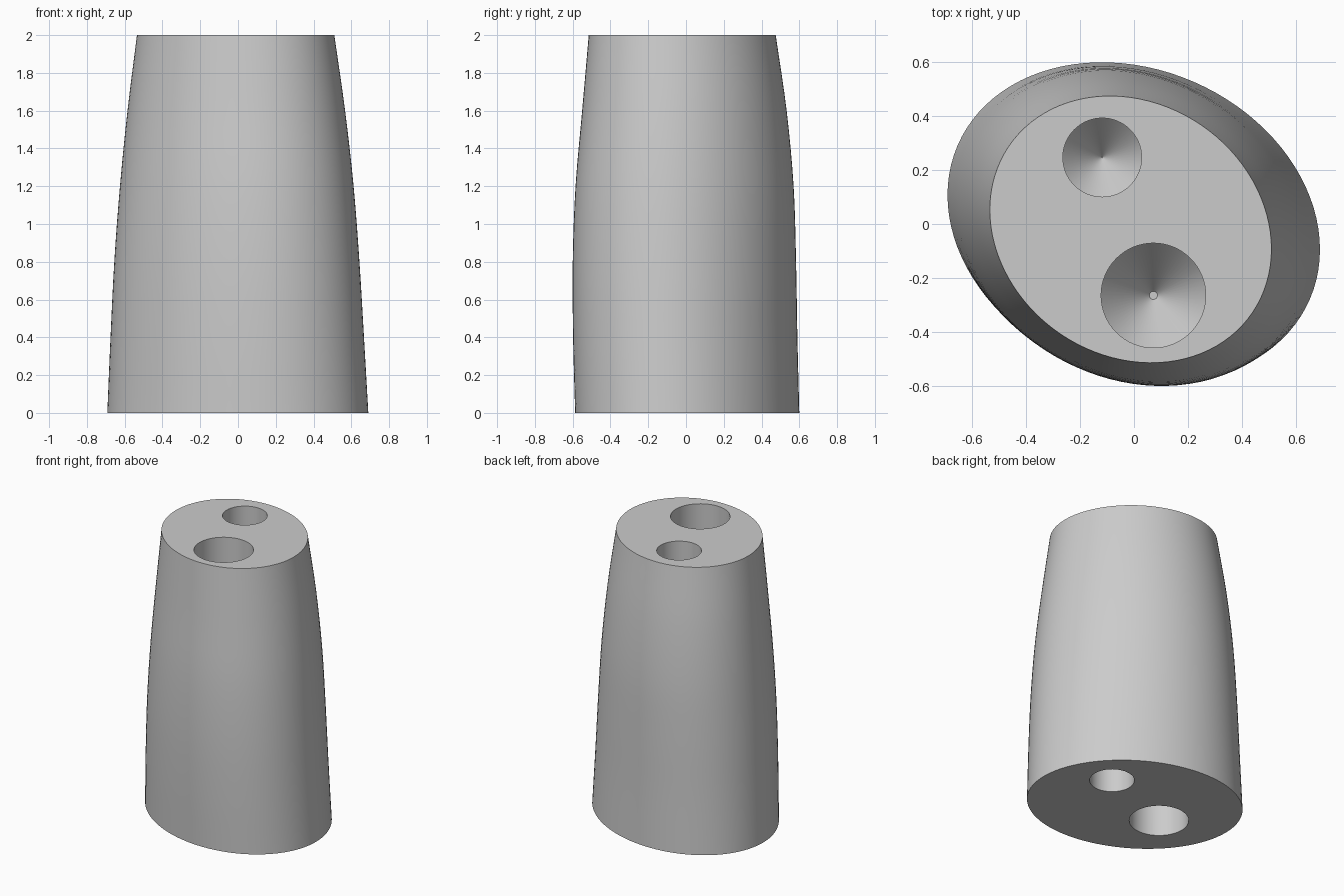
import bpy
import bmesh
import math
from mathutils import Vector

default_cube = bpy.data.objects.get("Cube")
if default_cube:
    bpy.data.objects.remove(default_cube, do_unlink=True)

# One plain grey for the whole block
grey = bpy.data.materials.new("plain grey")
grey.use_nodes = True
grey.diffuse_color = (0.6, 0.6, 0.6, 1)
grey.node_tree.nodes["Principled BSDF"].inputs["Base Color"].default_value = (0.6, 0.6, 0.6, 1)

# Height, skew of the oval, then left, right, front and back limits
LEVELS = [(0, .17, -.692, .69, -.587, .6),
          (.4, .167, -.675, .667, -.598, .59),
          (.8, .164, -.655, .643, -.6, .583),
          (1.2, .16, -.625, .612, -.585, .57),
          (1.6, .154, -.585, .567, -.55, .533),
          (2, .147, -.535, .51, -.515, .475)]
SIDES = 96


def spline(a, b, c, d, t):
    """Smooth curve from b to c."""
    return (b * 2 + (c - a) * t + (a * 2 - b * 5 + c * 4 - d) * t ** 2
            + (b * 3 - a - c * 3 + d) * t ** 3) / 2


def section(z, skew, left, right, front, back):
    """Slanted oval that touches the four limits."""
    phase = math.asin(skew)
    ring = []
    for i in range(SIDES):
        a = math.tau * i / SIDES
        ring.append(Vector(((left + right) / 2 + (right - left) / 2 * math.cos(a),
                            (front + back) / 2 + (back - front) / 2 * math.sin(a - phase), z)))
    return ring


def loft(name, rings):
    """Skin a stack of equal rings and close both ends."""
    bm = bmesh.new()
    loops = [[bm.verts.new(p) for p in ring] for ring in rings]
    n = len(loops[0])
    for low, high in zip(loops, loops[1:]):
        for i in range(n):
            j = (i + 1) % n
            bm.faces.new((low[i], low[j], high[j], high[i]))
    bm.faces.new(loops[0])
    bm.faces.new(loops[-1])
    bmesh.ops.recalc_face_normals(bm, faces=bm.faces)
    mesh = bpy.data.meshes.new(name)
    bm.to_mesh(mesh)
    bm.free()
    mesh.materials.append(grey)
    obj = bpy.data.objects.new(name, mesh)
    bpy.context.collection.objects.link(obj)
    return obj


# Tapering block with a soft bulge
keys = [section(*level) for level in LEVELS]
keys.insert(0, [b * 2 - c for b, c in zip(keys[0], keys[1])])
keys.append([c * 2 - b for b, c in zip(keys[-2], keys[-1])])
rings = []
for quad in zip(keys, keys[1:], keys[2:], keys[3:]):
    for k in range(4):
        rings.append([spline(a, b, c, d, k / 4) for a, b, c, d in zip(*quad)])
rings.append(keys[-2])
block = loft("tapered_block", rings)
bpy.context.view_layer.objects.active = block


def drill(x, y, radius, tip, face, inward):
    """Cut a blind round hole with a conical end."""
    depth = 0.4
    profile = [(radius, -0.1), (radius, depth), (tip, depth + radius * 1.1)]
    cutter = loft("hole_cutter", [
        [Vector((x + r * math.cos(a), y + r * math.sin(a), face + inward * d))
         for a in (math.tau * i / 64 for i in range(64))]
        for r, d in profile])
    cutter.hide_render = True
    cut = block.modifiers.new("hole", "BOOLEAN")
    cut.operation = "DIFFERENCE"
    cut.solver = "EXACT"
    cut.object = cutter
    bpy.ops.object.modifier_apply(modifier=cut.name)
    bpy.data.objects.remove(cutter, do_unlink=True)


# A small and a large peg hole in each end
SMALL, LARGE = (0.146, 0.002), (0.194, 0.015)
drill(-0.118, 0.247, *SMALL, 2, -1)
drill(0.072, -0.265, *LARGE, 2, -1)
drill(0.314, 0.151, *SMALL, 0, 1)
drill(-0.257, -0.053, *LARGE, 0, 1)

# Smooth walls with crisp rims
bpy.ops.object.select_all(action="DESELECT")
block.select_set(True)
bpy.ops.object.shade_smooth_by_angle(angle=math.radians(30))
